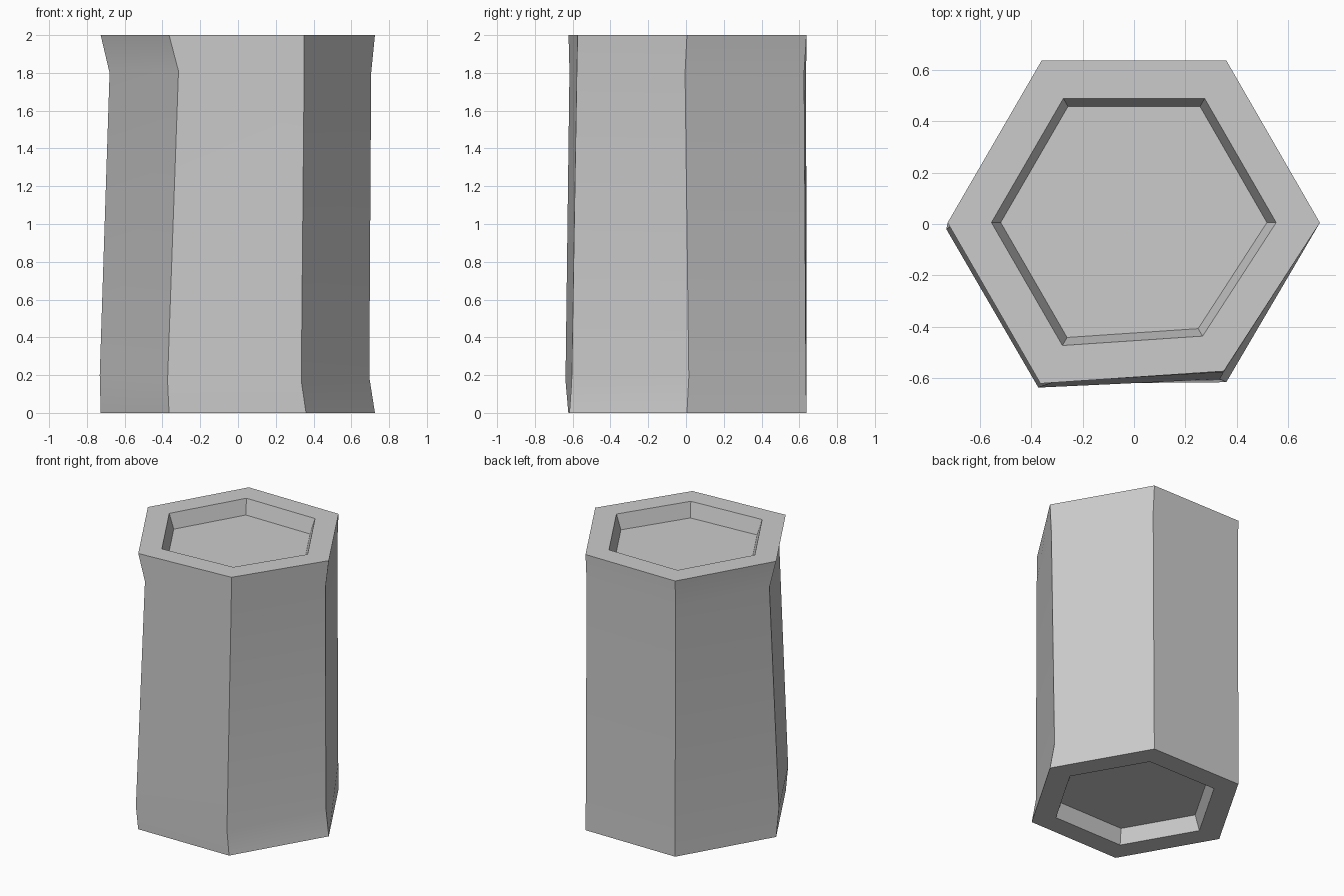
import bpy, bmesh

if "Cube" in bpy.data.objects:
    bpy.data.objects.remove(bpy.data.objects["Cube"])

# Corner order: right, back right, back left, left, front left, front right
bottom = [(0.725, 0.005, 0), (0.36, 0.638, 0), (-0.36, 0.638, 0),
          (-0.727, 0.005, 0), (-0.365, -0.623, 0), (0.36, -0.617, 0)]
lower = [(0.695, 0.015, 0.19), (0.36, 0.635, 0.2), (-0.36, 0.638, 0.2),
         (-0.732, -0.02, 0.2), (-0.373, -0.638, 0.17), (0.335, -0.605, 0.17)]
upper = [(0.705, -0.005, 1.8), (0.36, 0.625, 1.8), (-0.36, 0.636, 1.8),
         (-0.68, 0.015, 1.8), (-0.315, -0.617, 1.81), (0.35, -0.578, 1.8)]
top = [(0.725, 0.005, 2), (0.36, 0.638, 2), (-0.36, 0.638, 2),
       (-0.727, 0.005, 2), (-0.365, -0.622, 2), (0.35, -0.574, 2)]


def inset(ring, factor, z):
    """Shrink a ring toward its centre and place it at height z."""
    return [(x * factor, 0.008 + (y - 0.008) * factor, z) for x, y, _ in ring]


# Column: bottom recess, outer wall, top recess as one chain of rings
rings = [inset(bottom, 0.715, 0.105), inset(bottom, 0.765, 0),
         bottom, lower, upper, top,
         inset(top, 0.765, 2), inset(top, 0.715, 1.895)]

bm = bmesh.new()
loops = [[bm.verts.new(p) for p in ring] for ring in rings]
for a, b in zip(loops, loops[1:]):
    for i in range(6):
        j = (i + 1) % 6
        bm.faces.new((a[i], a[j], b[j], b[i]))
bm.faces.new(loops[0][::-1])
bm.faces.new(loops[-1])
bmesh.ops.recalc_face_normals(bm, faces=bm.faces)

mesh = bpy.data.meshes.new("hexagonal_column")
bm.to_mesh(mesh)
bm.free()
column = bpy.data.objects.new("hexagonal_column", mesh)
bpy.context.collection.objects.link(column)

# Soft shading across the slight bends, sharp corners
bpy.context.view_layer.objects.active = column
column.select_set(True)
bpy.ops.object.shade_smooth_by_angle(angle=0.52)
